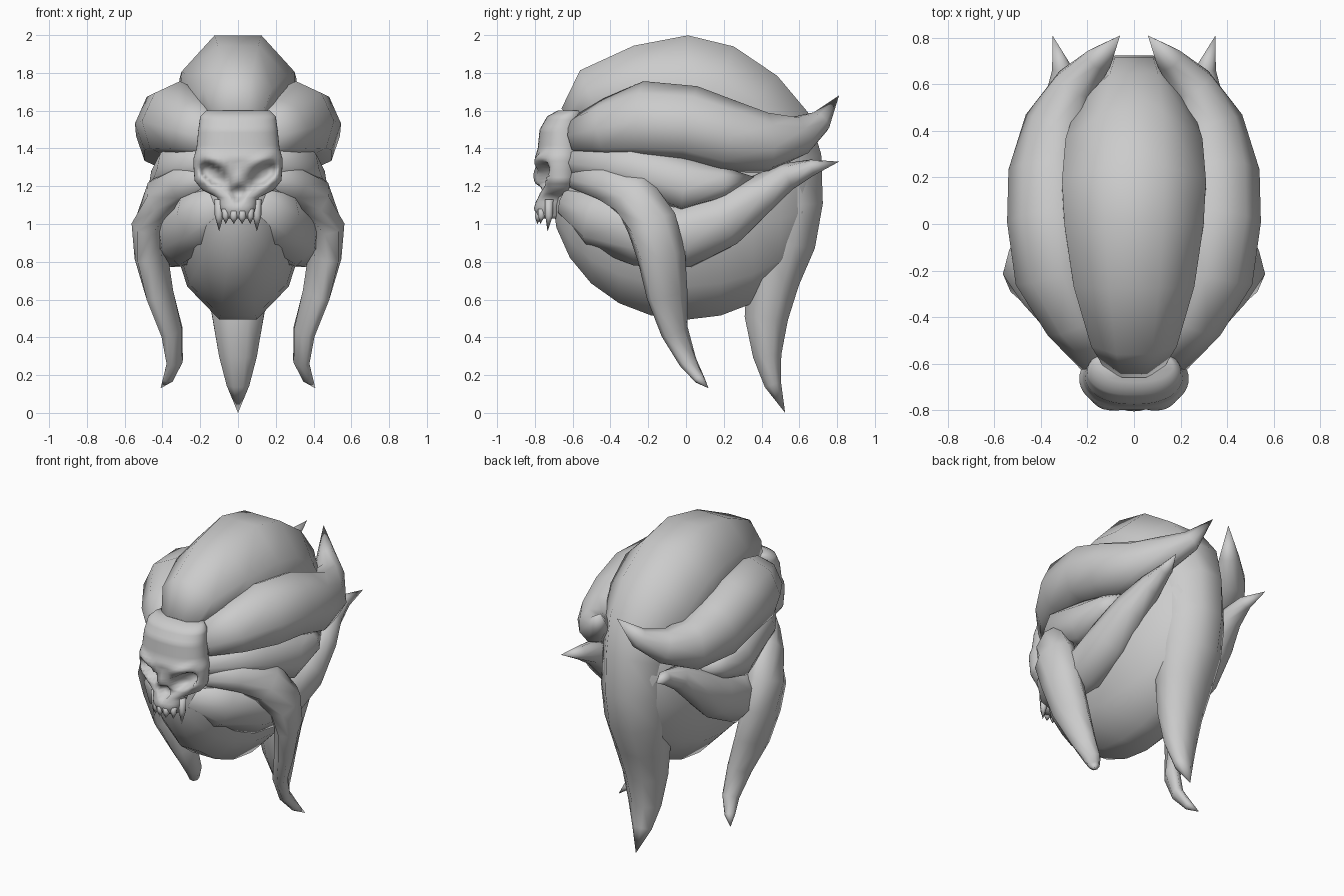
import bpy, bmesh, math
from mathutils import Vector

if "Cube" in bpy.data.objects:
    bpy.data.objects.remove(bpy.data.objects["Cube"])

bone = bpy.data.materials.new("plain_grey")
bone.diffuse_color = (0.6, 0.6, 0.6, 1)
bone.use_nodes = True
bone.node_tree.nodes["Principled BSDF"].inputs["Base Color"].default_value = bone.diffuse_color


def finish(name, bm, mirror=False, smooth=True):
    bmesh.ops.recalc_face_normals(bm, faces=bm.faces[:])
    me = bpy.data.meshes.new(name)
    bm.to_mesh(me)
    bm.free()
    me.materials.append(bone)
    ob = bpy.data.objects.new(name, me)
    bpy.context.collection.objects.link(ob)
    for p in me.polygons:
        p.use_smooth = smooth
    if mirror:
        m = ob.modifiers.new("mirror", 'MIRROR')
        m.use_mirror_merge = False
    return ob


def skin(bm, rings):
    """Bridge consecutive rings with quads."""
    n = len(rings[0])
    for a, b in zip(rings, rings[1:]):
        for i in range(n):
            j = (i + 1) % n
            bm.faces.new((a[i], a[j], b[j], b[i]))


def lock(name, stations, mirror=True, lift=1.0, forward=0.0):
    """Tapered eight-sided tentacle; stations are x, y, z, half width, half depth.
    lift and forward tilt the outward side of the cross-section."""
    bm = bmesh.new()
    pts = [Vector(s[:3]) for s in stations]
    rings = []
    for k, s in enumerate(stations[:-1]):
        p = pts[k]
        t = (pts[k + 1] - pts[max(k - 1, 0)]).normalized()
        out = Vector((p.x, p.y - forward, lift * max(p.z - 1.15, 0)))
        out = (out - t * out.dot(t)).normalized()
        side = t.cross(out)
        ring = []
        for i in range(8):
            a = math.radians(22.5 + 45 * i)
            ring.append(bm.verts.new(p + side * (s[3] * 1.08 * math.cos(a))
                                     + out * (s[4] * 1.08 * math.sin(a))))
        rings.append(ring)
    skin(bm, rings)
    bm.faces.new(rings[0])
    tip = bm.verts.new(pts[-1])
    last = rings[-1]
    for i in range(8):
        bm.faces.new((last[i], last[(i + 1) % 8], tip))
    return finish(name, bm, mirror)


# Rounded head mass, poles facing front and back, flat strip underneath
bm = bmesh.new()
bmesh.ops.create_uvsphere(bm, u_segments=12, v_segments=12, radius=1)
for v in bm.verts:
    a = math.atan2(v.co.y, v.co.x) + math.radians(15)
    r = math.hypot(v.co.x, v.co.y)
    v.co = (r * math.cos(a) * 0.38, v.co.z * 0.71, 1.15 + r * math.sin(a) * 0.68)
finish("head_mass", bm)

# Central crest running over the top and down the back
lock("crest_lock", [(0, *s) for s in (
    (-0.60, 1.55, .125, .085), (-0.50, 1.65, .185, .175), (-0.265, 1.675, .26, .27),
    (-0.01, 1.67, .30, .33), (0.145, 1.65, .31, .31), (0.285, 1.56, .295, .30),
    (0.41, 1.415, .25, .295), (0.485, 1.29, .20, .245), (0.52, 1.10, .20, .205),
    (0.50, 0.90, .195, .185), (0.46, 0.70, .17, .14), (0.425, 0.50, .135, .115),
    (0.43, 0.30, .10, .075), (0.46, 0.15, .06, .045), (0.525, 0, 0, 0))], False)

# Paired side locks
lock("upper_side_lock", [
    (.15, -.58, 1.47, .10, .08), (.25, -.42, 1.51, .15, .12), (.325, -.22, 1.55, .195, .17),
    (.35, .02, 1.53, .19, .18), (.355, .22, 1.465, .18, .17), (.32, .43, 1.43, .15, .14),
    (.25, .60, 1.47, .10, .09), (.15, .71, 1.54, .06, .055), (.06, .81, 1.68, 0, 0)],
    lift=.4)
lock("middle_side_lock", [
    (.15, -.60, 1.33, .07, .07), (.33, -.28, 1.30, .12, .10), (.37, 0, 1.21, .135, .10),
    (.37, .20, 1.22, .08, .08), (.36, .36, 1.25, 0, 0)])
lock("lower_side_lock", [
    (.09, -.63, 1.12, .09, .07), (.19, -.47, 1.03, .155, .13), (.28, -.23, .95, .17, .14),
    (.325, 0, .93, .16, .13), (.34, .20, 1.02, .135, .12), (.335, .38, 1.15, .10, .10),
    (.31, .53, 1.25, .07, .07), (.31, .67, 1.30, .04, .04), (.35, .81, 1.33, 0, 0)])
lock("hanging_lock", [
    (.15, -.60, 1.25, .06, .05), (.29, -.42, 1.22, .10, .08), (.40, -.275, 1.15, .125, .09),
    (.465, -.18, 1.0, .13, .09), (.46, -.13, .83, .125, .075), (.415, -.10, .63, .11, .06),
    (.35, -.06, .43, .075, .045), (.335, .01, .27, .05, .035), (.37, .07, .18, .03, .025),
    (.41, .12, .13, 0, 0)], forward=-.3)

# Skull: stacked rounded rings (z, half width, front y, back y)
rows = [(1.03, .075, -.785, -.66), (1.08, .095, -.805, -.64), (1.14, .11, -.79, -.60),
        (1.18, .19, -.765, -.57), (1.23, .23, -.78, -.55), (1.30, .235, -.79, -.54),
        (1.35, .235, -.80, -.53), (1.40, .22, -.785, -.53), (1.50, .21, -.775, -.53),
        (1.57, .20, -.735, -.53), (1.60, .17, -.68, -.54)]
dense = []
for a, b in zip(rows, rows[1:]):
    n = max(1, round((b[0] - a[0]) / 0.018))
    dense += [[p + (q - p) * i / n for p, q in zip(a, b)] for i in range(n)]
dense.append(rows[-1])


def bump(d):
    return max(0.0, 1 - d * d)


bm = bmesh.new()
rings = []
for z, hw, yf, yb in dense:
    ring = []
    for i in range(48):
        a = 2 * math.pi * i / 48
        c, s = math.cos(a), math.sin(a)
        x = hw * math.copysign(abs(c) ** .85, c)
        y = (yf + yb) / 2 + (yb - yf) / 2 * math.copysign(abs(s) ** .95, s)
        if s < 0.1:
            # Slanted eye sockets, nose opening, nose bridge and brow
            ax = abs(x)
            ez = z - 1.26 - (ax - .13) * .45
            y += .08 * min(1, 1.6 * bump(math.hypot((ax - .13) / .08, ez / .058)))
            y += .05 * min(1, 2 * bump(math.hypot(ax / .04, (z - 1.16) / .045)))
            y -= .025 * bump(math.hypot(ax / .05, (z - 1.24) / .07))
            y -= .015 * bump(math.hypot((ax - .12) / .1, (ez - .085) / .03))
        ring.append(bm.verts.new((x, y, z)))
    rings.append(ring)
skin(bm, rings)
bm.faces.new(rings[0])
bm.faces.new(rings[-1])
skull = finish("skull", bm)


# Fangs and teeth hanging from the upper jaw
def tooth(name, x, y, top, tip, r):
    bm = bmesh.new()
    angles = [k * math.pi / 3 for k in range(6)]
    ring, mid = [[bm.verts.new((x + q * math.cos(a), y + q * math.sin(a), z)) for a in angles]
                 for q, z in ((r, top), (r * .9, (top + tip) / 2))]
    end = bm.verts.new((x, y - r * .3, tip))
    skin(bm, [ring, mid])
    for i in range(6):
        bm.faces.new((mid[i], mid[(i + 1) % 6], end))
    bm.faces.new(ring)
    finish(name, bm, True)


tooth("fang", .10, -.725, 1.13, .96, .026)
tooth("outer_tooth", .065, -.765, 1.08, 1.0, .022)
tooth("front_tooth", .022, -.78, 1.07, 1.0, .024)
